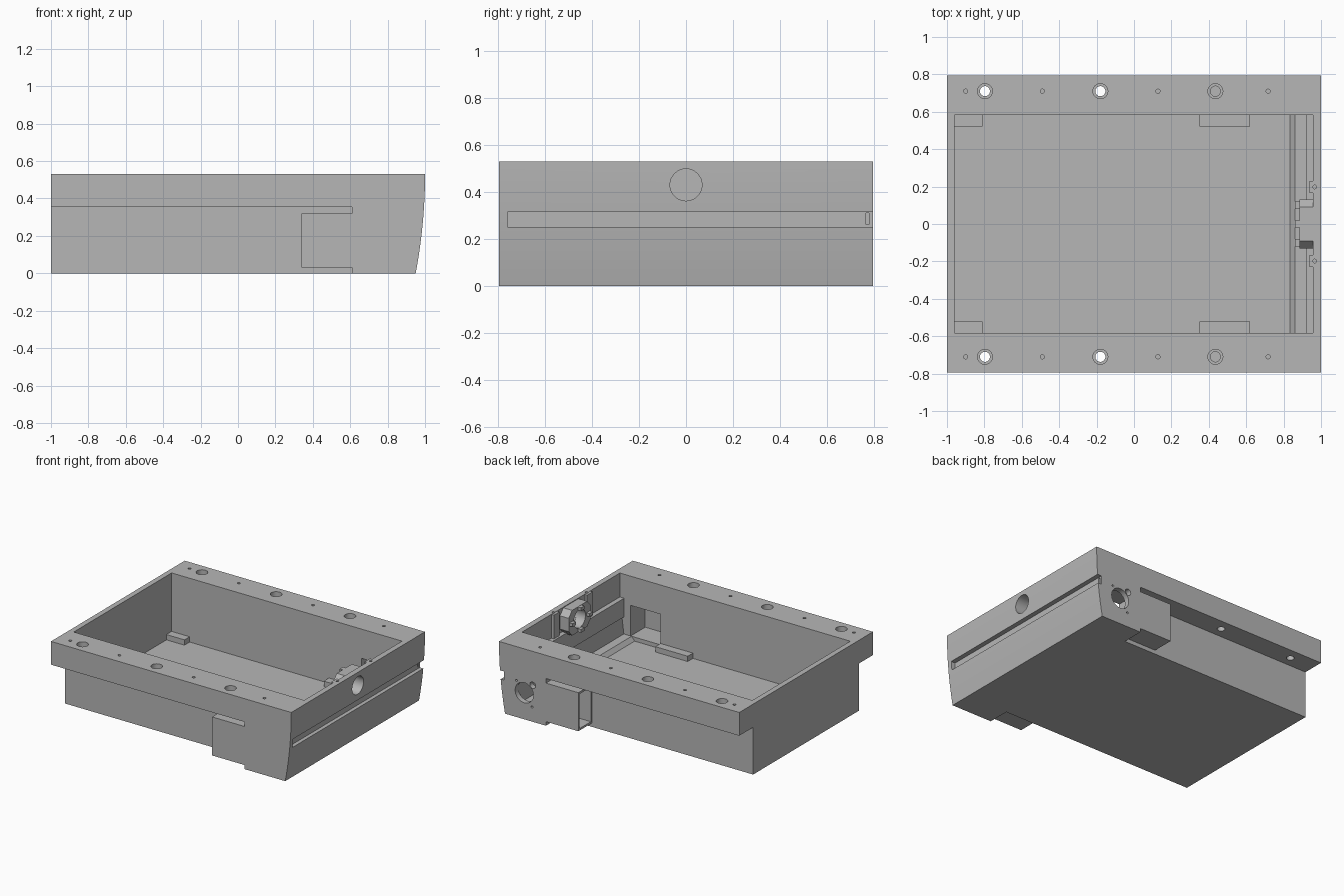
import bpy, bmesh, math
from mathutils import Matrix

cube = bpy.data.objects.get("Cube")
if cube:
    bpy.data.objects.remove(cube, do_unlink=True)

grey = bpy.data.materials.new("plain_grey")
grey.use_nodes = True
color = (0.47, 0.47, 0.47, 1)
grey.diffuse_color = color
grey.node_tree.nodes["Principled BSDF"].inputs["Base Color"].default_value = color


def finish(bm, name):
    bmesh.ops.recalc_face_normals(bm, faces=bm.faces)
    mesh = bpy.data.meshes.new(name)
    bm.to_mesh(mesh)
    bm.free()
    mesh.materials.append(grey)
    ob = bpy.data.objects.new(name, mesh)
    bpy.context.collection.objects.link(ob)
    return ob


def box(name, x, y, z):
    """Box from (low, high) ranges, in any order."""
    bm = bmesh.new()
    bmesh.ops.create_cube(bm, size=1)
    for v in bm.verts:
        v.co = [(a + b) / 2 + c * abs(b - a) for (a, b), c in zip((x, y, z), v.co)]
    return finish(bm, name)


def cylinder(name, center, radius, depth, axis="Z"):
    turn = {"X": Matrix.Rotation(math.pi / 2, 4, "Y"),
            "Y": Matrix.Rotation(math.pi / 2, 4, "X"), "Z": Matrix()}[axis]
    bm = bmesh.new()
    bmesh.ops.create_cone(bm, cap_ends=True, segments=32, radius1=radius,
                          radius2=radius, depth=depth,
                          matrix=Matrix.Translation(center) @ turn)
    return finish(bm, name)


def prism(name, points, low, high, axis="Y"):
    """Extrude an (x, z) outline along y, or a (y, z) outline along x."""
    bm = bmesh.new()
    if axis == "Y":
        verts = [bm.verts.new((a, low, b)) for a, b in points]
        move = (0, high - low, 0)
    else:
        verts = [bm.verts.new((low, a, b)) for a, b in points]
        move = (high - low, 0, 0)
    face = bm.faces.new(verts)
    out = bmesh.ops.extrude_face_region(bm, geom=[face])
    bmesh.ops.translate(bm, vec=move,
                        verts=[g for g in out["geom"] if isinstance(g, bmesh.types.BMVert)])
    return finish(bm, name)


def combine(target, other, operation="DIFFERENCE"):
    mod = target.modifiers.new("combine", "BOOLEAN")
    mod.object, mod.operation, mod.solver = other, operation, "EXACT"
    bpy.context.view_layer.objects.active = target
    bpy.ops.object.modifier_apply(modifier=mod.name)
    bpy.data.objects.remove(other, do_unlink=True)


# Main shell: curved nose, wide flange and full-width nose block
TOP, WIDE, BODY, INNER = 0.53, 0.795, 0.63, 0.582
nose = [(1 - 0.05 * (1 - i / 12) ** 2, TOP * i / 12) for i in range(13)]
shell = prism("shell", [(-1, TOP), (-1, 0.355), (0.61, 0.355), (0.61, 0)] + nose, -WIDE, WIDE)
combine(shell, box("core", (-1, 0.7), (-BODY, BODY), (0, 0.45)), "UNION")

# Cavity with a stepped inner nose wall and raised floor ledge
cavity = [(-0.96, 0.6), (0.958, 0.6), (0.958, 0.35), (0.922, 0.35), (0.922, 0.21),
          (0.94, 0.2), (0.925, 0.08), (0.86, 0.08), (0.835, 0.05), (-0.96, 0.05)]
combine(shell, prism("cavity", cavity, -INNER, INNER))

# Long groove on the nose with its small end slot, and the round front port
combine(shell, box("groove", (0.957, 1.1), (-0.76, 0.9), (0.25, 0.315)))
combine(shell, box("slot", (0.93, 1.1), (0.765, 0.778), (0.262, 0.31)))
PORT_Z = 0.43
combine(shell, cylinder("port", (0.97, 0, PORT_Z), 0.068, 0.2, "X"))

for s in (-1, 1):
    # Side recesses in the nose block
    combine(shell, box("recess", (0.62, 0.868), (s * 0.55, s * 0.755), (0.08, 0.31)))
    # Counterbored mounting holes and small pilot holes
    for x in (-0.797, -0.18, 0.435):
        combine(shell, cylinder("bore", (x, s * 0.71, TOP), 0.04, 0.08))
        combine(shell, cylinder("bolt_hole", (x, s * 0.71, 0.45), 0.027, 0.3))
    for x in (-0.9, -0.49, 0.128, 0.717):
        combine(shell, cylinder("pilot", (x, s * 0.71, TOP), 0.011, 0.16))

# Connector opening on the left side with small holes around it
for dx, dz, r in ((0, 0, 0.076), (-0.07, 0.075, 0.024), (0.065, 0.075, 0.008),
                  (-0.065, -0.09, 0.008)):
    combine(shell, cylinder("side_hole", (0.79 + dx, 0.78, 0.2 + dz), r, 0.14, "Y"))

for s, side in ((-1, "right"), (1, "left")):
    # Hollow side duct, open toward the rear
    duct = box(side + "_duct", (0.34, 0.61), (s * BODY, s * 0.794), (0.03, 0.32))
    combine(duct, box("duct_hollow", (0.3, 0.595), (s * 0.645, s * 0.779), (0.045, 0.305)))
    # Floor tabs along the side walls
    for name, x in (("rear", (-0.96, -0.81)), ("mid", (0.35, 0.62))):
        box(side + "_" + name + "_tab", x, (s * 0.52, s * 0.59), (0.045, 0.09))
    # Screw posts on the inner nose wall
    post = box(side + "_post", (0.938, 0.975), (s * 0.165, s * 0.23), (0.34, TOP - 0.002))
    combine(post, cylinder("post_hole", (0.966, s * 0.198, TOP), 0.01, 0.1))
    combine(shell, cylinder("post_hole", (0.966, s * 0.198, TOP), 0.01, 0.1))

# Chamfered collar behind the front port
outline = []
for a, b in ((0.13, 0.05), (0.09, 0.095), (-0.09, 0.095), (-0.13, 0.05),
             (-0.13, -0.05), (-0.09, -0.095), (0.09, -0.095), (0.13, -0.05)):
    outline.append((a, PORT_Z + b))
collar = prism("port_collar", outline, 0.885, 0.965, "X")
combine(collar, cylinder("collar_hole", (0.92, 0, PORT_Z), 0.069, 0.3, "X"))

# Small lugs on the back of the collar
for i, (y, z) in enumerate(((0.1, 0), (-0.1, 0), (0, 0.082), (0, -0.082))):
    box("collar_lug_%d" % (i + 1), (0.86, 0.89), (y - 0.02, y + 0.02),
        (PORT_Z + z - 0.012, PORT_Z + z + 0.012))

# Keep edges crisp while smoothing the round parts
for ob in bpy.context.collection.objects:
    if ob.type == "MESH" and ob.data.materials and ob.data.materials[0] == grey:
        bpy.ops.object.select_all(action="DESELECT")
        ob.select_set(True)
        bpy.context.view_layer.objects.active = ob
        bpy.ops.object.shade_smooth_by_angle(angle=math.radians(30))
